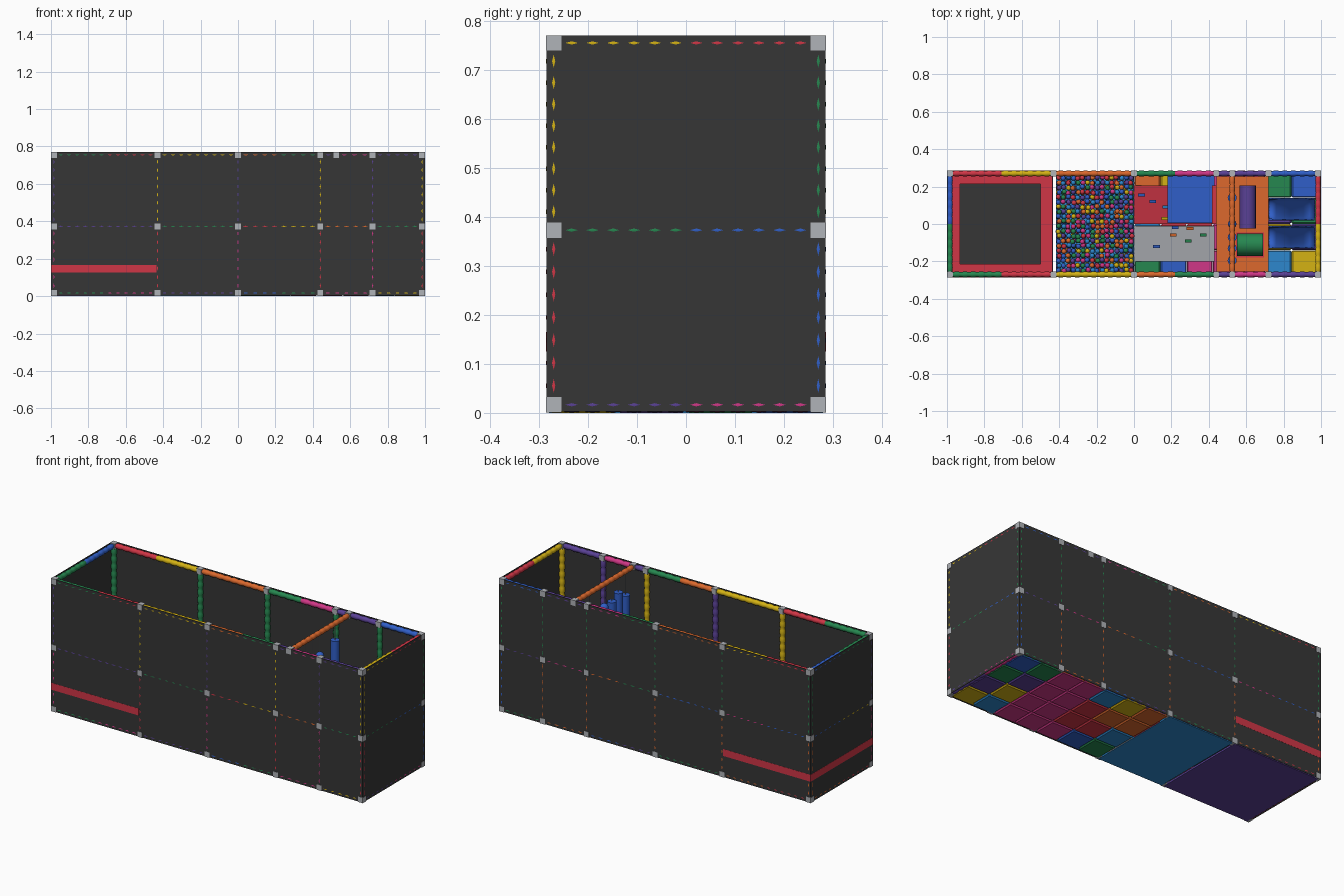
import bpy, bmesh, math, random
from mathutils import Vector, Matrix

if "Cube" in bpy.data.objects:
    bpy.data.objects.remove(bpy.data.objects["Cube"])
random.seed(4)


def linear(c):
    c /= 255
    return c / 12.92 if c <= 0.04 else ((c + 0.055) / 1.055) ** 2.4


def material(name, *rgb):
    m = bpy.data.materials.new(name)
    m.use_nodes = True
    col = tuple(linear(c) for c in rgb) + (1,)
    m.diffuse_color = col
    m.node_tree.nodes["Principled BSDF"].inputs["Base Color"].default_value = col
    return m


MAT = {
    "R": material("red", 208, 54, 70), "Y": material("yellow", 212, 178, 20),
    "G": material("green", 38, 135, 80), "B": material("blue", 48, 95, 200),
    "P": material("purple", 90, 65, 150), "K": material("pink", 208, 55, 135),
    "O": material("orange", 220, 105, 45), "S": material("sky blue", 45, 135, 205),
    "W": material("light grey", 176, 179, 184), "D": material("charcoal", 54, 54, 54),
}


def finish(name, bm, keys, smooth=False):
    me = bpy.data.meshes.new(name)
    bmesh.ops.recalc_face_normals(bm, faces=bm.faces)
    for f in bm.faces:
        f.smooth = smooth
    bm.to_mesh(me)
    bm.free()
    for k in keys:
        me.materials.append(MAT[k])
    ob = bpy.data.objects.new(name, me)
    bpy.context.scene.collection.objects.link(ob)
    return ob


def box(name, key, x, y, z, bevel=0):
    bm = bmesh.new()
    lo, hi = Vector((x[0], y[0], z[0])), Vector((x[1], y[1], z[1]))
    bmesh.ops.create_cube(bm, size=1, matrix=Matrix.Translation((lo + hi) / 2) @ Matrix.Diagonal((*(hi - lo), 1)))
    if bevel:
        bmesh.ops.bevel(bm, geom=bm.edges[:], offset=bevel, segments=1, affect="EDGES")
    return finish(name, bm, key)


def cylinder(name, key, a, b, r):
    a, b = Vector(a), Vector(b)
    bm = bmesh.new()
    rot = (b - a).to_track_quat("Z", "Y").to_matrix().to_4x4()
    bmesh.ops.create_cone(bm, cap_ends=True, segments=20, radius1=r, radius2=r, depth=(b - a).length,
                          matrix=Matrix.Translation((a + b) / 2) @ rot)
    ob = finish(name, bm, key)
    for p in ob.data.polygons:
        p.use_smooth = len(p.vertices) == 4
    return ob


# Foam-covered tube: a row of bulging beads, cut into equal colour lengths
HALF = 0.0155
BEAD = ((0, 0.0125), (0.2, 0.0146), (0.5, HALF), (0.8, 0.0146))


def tube(name, a, b, keys, sides=12):
    a, b = Vector(a), Vector(b)
    d = (b - a).normalized()
    a, b = a + d * HALF, b - d * HALF
    u = Vector((0, 0, 1)) if abs(d.z) < 0.5 else Vector((1, 0, 0))
    v = d.cross(u)
    part = (b - a) / len(keys)
    for i, key in enumerate(keys):
        start = a + part * i
        n = max(1, int(part.length / 0.042))
        rings = [((k + t) / n, r) for k in range(n) for t, r in BEAD] + [(1, BEAD[0][1])]
        bm = bmesh.new()
        prev = None
        for t, r in rings:
            ring = []
            for s in range(sides):
                w = math.tau * s / sides
                ring.append(bm.verts.new(start + part * t + (u * math.cos(w) + v * math.sin(w)) * r))
            if prev:
                for s in range(sides):
                    bm.faces.new((prev[s - 1], prev[s], ring[s], ring[s - 1]))
            prev = ring
        finish(f"{name}_{i + 1}", bm, key, True)


# Frame grid
XS = (-0.9845, -0.43, 0, 0.44, 0.72, 0.9845)
ZS = (0.0165, 0.373, 0.755)
Y = 0.27
BEAM_X = 0.525
LEVEL = ("bottom", "middle", "top")
RAILS = {
    "front": (("GK", "P", "BG", "K", "Y"), ("P", "G", "RY", "O", "G"), ("GR", "Y", "OG", "PK", "P")),
    "back": (("RO", "G", "PB", "O", "G"), ("BK", "B", "GO", "K", "P"), ("RY", "O", "GK", "PP", "B")),
}
POSTS = {"front": ("KRKRKR", "PYPYPY"), "back": ("OOOOOB", "GGGGGG")}

for side, y in (("front", -Y), ("back", Y)):
    for l, z in enumerate(ZS):
        for i, keys in enumerate(RAILS[side][l]):
            x0, x1 = XS[i], XS[i + 1]
            name = f"{side}_{LEVEL[l]}_rail_{i + 1}"
            if l == 2 and i == 3:
                tube(name + "_short", (x0, y, z), (BEAM_X, y, z), keys[0])
                tube(name + "_long", (BEAM_X, y, z), (x1, y, z), keys[1])
            else:
                tube(name, (x0, y, z), (x1, y, z), keys)
        for i, x in enumerate(XS + ((BEAM_X,) if l == 2 else ())):
            h = HALF + 0.0002
            box(f"{side}_{LEVEL[l]}_joint_{i + 1}", "W", (x - h, x + h), (y - h, y + h), (z - h, z + h))
    for l in range(2):
        for i, x in enumerate(XS):
            tube(f"{side}_post_{l + 1}_{i + 1}", (x, y, ZS[l]), (x, y, ZS[l + 1]), POSTS[side][l][i])

for side, x, sets in (("right", XS[-1], ("PK", "GB", "YR")), ("left", XS[0], ("RO", "YB", "GB"))):
    for l, z in enumerate(ZS):
        tube(f"{side}_{LEVEL[l]}_rail", (x, -Y, z), (x, Y, z), sets[l])
tube("hanging_beam", (BEAM_X, -Y, ZS[2]), (BEAM_X, Y, ZS[2]), "O")

# Dark enclosure panels, just pierced by the foam beads
for name, s in (("front", -1), ("back", 1)):
    box(name + "_panel", "D", (-0.999, 0.999), sorted((s * 0.2826, s * 0.2846)), (0.003, 0.7705))
for name, s in (("left", -1), ("right", 1)):
    box(name + "_panel", "D", sorted((s * 0.9971, s * 0.9991)), (-0.2846, 0.2846), (0.003, 0.7705))

# Floors
box("trampoline_floor", "P", (-0.985, -0.432), (-0.28, 0.28), (0, 0.01))
box("ball_pit_floor", "S", (-0.418, 0), (-0.28, 0.28), (0, 0.01))
for i, column in enumerate(("GSOO", "BROY", "KRRS", "KKKK", "KKKK", "SYPG", "YPGB")):
    for j, key in enumerate(column):
        x, y = 0.14 * i + 0.002, 0.14 * (j - 2)
        box(f"floor_tile_{i + 1}_{j + 1}", key, (x + 0.001, x + 0.139), (y + 0.001, y + 0.139), (0, 0.016), 0.006)

# Trampoline
PX, PY, PZ = (-0.9998, -0.437), (-0.2853, 0.2853), (0.125, 0.165)
BX, BY = (-0.93, -0.5), (-0.215, 0.215)
box("trampoline_pad_front", "R", PX, (PY[0], BY[0]), PZ)
box("trampoline_pad_back", "R", PX, (BY[1], PY[1]), PZ)
box("trampoline_pad_left", "R", (PX[0], BX[0]), BY, PZ)
box("trampoline_pad_right", "R", (BX[1], PX[1]), BY, PZ)
box("trampoline_bed", "D", BX, BY, (0.14, 0.155))

# Ball pit: jittered layers of balls
bm = bmesh.new()
ball_keys = "RYGBPKOS"
for layer in range(2):
    for i in range(16):
        for j in range(20):
            jit = [random.uniform(-0.004, 0.004) for _ in range(3)]
            p = (-0.402 + 0.0258 * i + jit[0], -0.247 + 0.026 * j + jit[1], 0.075 + 0.022 * layer + jit[2])
            made = bmesh.ops.create_icosphere(bm, subdivisions=2, radius=0.0135, matrix=Matrix.Translation(p))
            m = random.randrange(len(ball_keys))
            for f in {f for vert in made["verts"] for f in vert.link_faces}:
                f.material_index = m
finish("pit_balls", bm, ball_keys, True)
box("ball_pit_base", "S", (-0.416, -0.002), (-0.262, 0.262), (0.01, 0.066))


# Climbing ramps with holds
def ramp(name, key, x1, y, holds, h=0.36):
    ob = box(name, key, (0, x1), y, (-0.012, 0))
    for v in ob.data.vertices:
        v.co.z += 0.014 + h * v.co.x / x1
    for i, (hx, hy, hk) in enumerate(holds):
        z = 0.014 + h * hx / x1
        hold = box(f"{name}_hold_{i + 1}", hk, (hx - 0.018, hx + 0.018), (hy - 0.008, hy + 0.008), (z, z + 0.018))
        for v in hold.data.vertices:
            v.co.z += h * (v.co.x - hx) / x1


ramp("grey_ramp", "W", 0.43, (-0.2, -0.01), ((0.12, -0.12, "B"), (0.21, -0.06, "O"), (0.3, -0.025, "O"),
     (0.29, -0.09, "G"), (0.37, -0.06, "G"), (0.22, -0.02, "B")))
ramp("red_ramp", "R", 0.43, (0, 0.205), ((0.04, 0.155, "B"), (0.1, 0.12, "B"), (0.17, 0.09, "S"), (0.165, 0.03, "Y")))
box("blue_deck", "B", (0.18, 0.43), (0.005, 0.26), (0.36, 0.39))
box("deck_kerb", "R", (0.418, 0.44), (0, 0.205), (0.36, 0.405))

# Raised platform with soft rollers
box("platform", "O", (0.44, 0.72), (-0.255, 0.255), (0.355, 0.375))
cylinder("purple_roller", "P", (0.608, -0.025, 0.417), (0.608, 0.205, 0.417), 0.043)
cylinder("green_roller", "G", (0.55, -0.11, 0.435), (0.69, -0.11, 0.435), 0.06)
box("roller_base", "R", (0.545, 0.695), (-0.178, -0.045), (0.375, 0.383))

# Hanging punch bags and ball
for i, (y, top) in enumerate(((0.14, 0.66), (-0.07, 0.63), (-0.13, 0.66), (-0.195, 0.62))):
    cylinder(f"punch_bag_{i + 1}", "B", (BEAM_X, y, top - 0.18), (BEAM_X, y, top), 0.024)
    cylinder(f"bag_rope_{i + 1}", "W", (BEAM_X, y, top), (BEAM_X, y, ZS[2]), 0.002)
bm = bmesh.new()
bmesh.ops.create_uvsphere(bm, u_segments=16, v_segments=10, radius=0.023, matrix=Matrix.Translation((BEAM_X, 0, 0.62)))
finish("hanging_ball", bm, "B", True)
cylinder("ball_rope", "W", (BEAM_X, 0, 0.63), (BEAM_X, 0, ZS[2]), 0.002)

# Twin half-pipe slides running down from the platform
for name, yc in (("front_slide", -0.07), ("back_slide", 0.08)):
    bm = bmesh.new()
    prev = None
    for x, z in ((0.72, 0.38), (0.755, 0.36), (0.83, 0.23), (0.9, 0.11), (0.935, 0.07), (0.965, 0.06)):
        row = []
        for k in range(11):
            w = math.pi * k / 10
            row.append(bm.verts.new((x, yc - 0.06 * math.cos(w), z + 0.045 - 0.045 * math.sin(w))))
        if prev:
            for k in range(10):
                bm.faces.new((prev[k], prev[k + 1], row[k + 1], row[k]))
        prev = row
    slide = finish(name, bm, "B", True)
    mod = slide.modifiers.new("thickness", "SOLIDIFY")
    mod.thickness = 0.008
